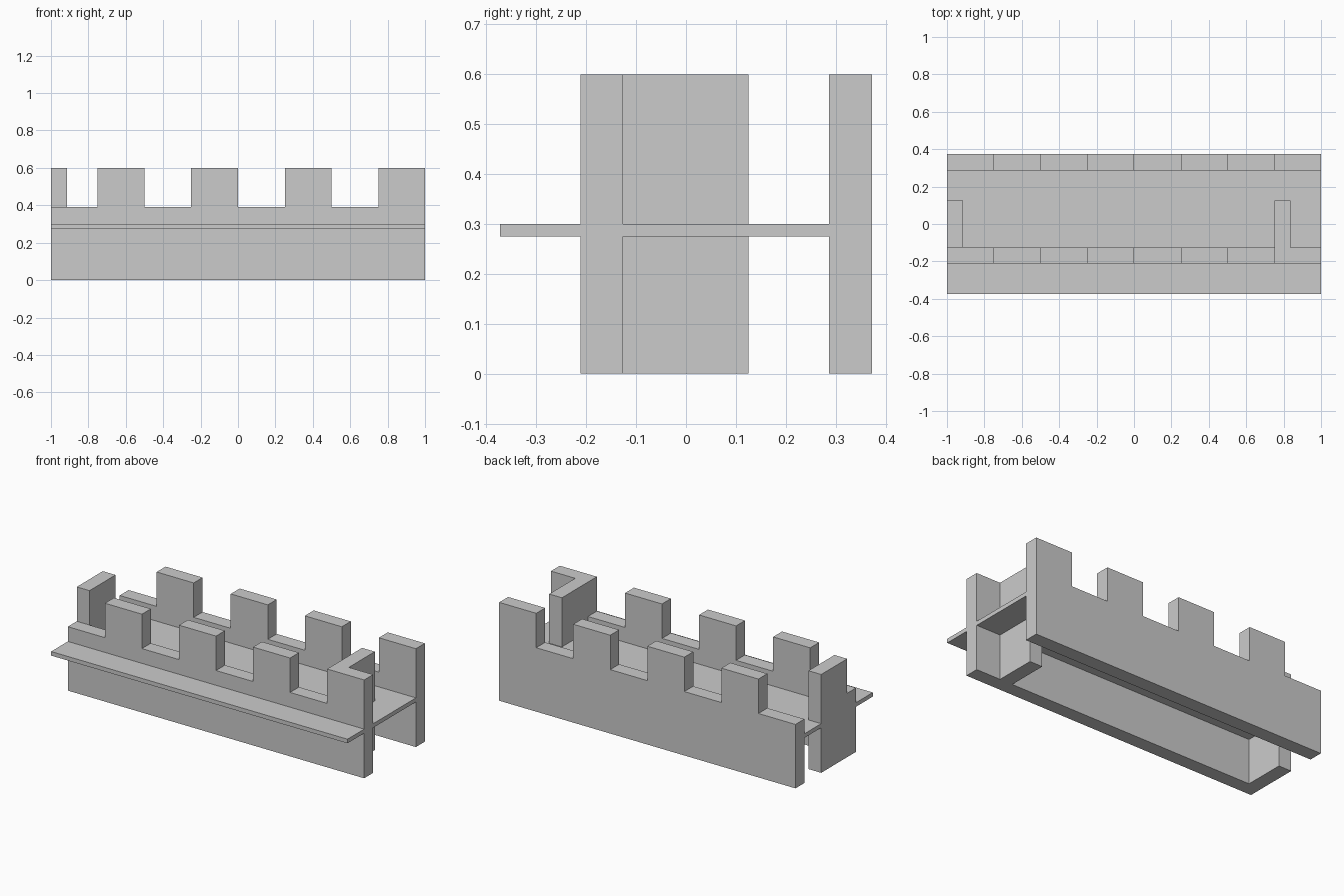
import bpy
import bmesh
from mathutils import Vector

if "Cube" in bpy.data.objects:
    bpy.data.objects.remove(bpy.data.objects["Cube"])


def extrude(name, points, direction):
    """Solid made by pushing a flat outline along a direction."""
    bm = bmesh.new()
    face = bm.faces.new([bm.verts.new(p) for p in points])
    result = bmesh.ops.extrude_face_region(bm, geom=[face])
    verts = [g for g in result["geom"] if isinstance(g, bmesh.types.BMVert)]
    bmesh.ops.translate(bm, verts=verts, vec=Vector(direction))
    bmesh.ops.recalc_face_normals(bm, faces=bm.faces[:])
    mesh = bpy.data.meshes.new(name)
    bm.to_mesh(mesh)
    bm.free()
    obj = bpy.data.objects.new(name, mesh)
    bpy.context.collection.objects.link(obj)
    return obj


def slab(name, x0, x1, y0, y1, z0, z1):
    outline = [(x0, y0, z0), (x1, y0, z0), (x1, y1, z0), (x0, y1, z0)]
    return extrude(name, outline, (0, 0, z1 - z0))


HEIGHT, NOTCH = 0.6, 0.39
DECK_LOW, DECK_TOP = 0.275, 0.3
THICK = 0.086
FRONT, BACK = -0.212, 0.287      # outer front face, inner back face
INNER, END = FRONT + THICK, 0.125

# Crenellated outline: a gap, then a merlon, repeated four times
outline = [(1, 0), (-1, 0)]
for i in range(4):
    x = -1 + 0.5 * i
    outline += [(x, NOTCH), (x + 0.25, NOTCH),
                (x + 0.25, HEIGHT), (x + 0.5, HEIGHT)]

# Long battlement walls
for name, y in (("front_battlement", FRONT), ("back_battlement", BACK)):
    extrude(name, [(x, y, z) for x, z in outline], (0, THICK, 0))

# Short return walls
slab("left_return_wall", -1, -1 + THICK, INNER, END, 0, HEIGHT)
slab("right_return_wall", 0.75, 0.75 + THICK, INNER, END, 0, HEIGHT)

# Walkway between the walls, notched around the left return wall
floor = [(-1 + THICK, INNER), (1, INNER), (1, BACK),
         (-1, BACK), (-1, END), (-1 + THICK, END)]
extrude("walkway", [(x, y, DECK_LOW) for x, y in floor],
        (0, 0, DECK_TOP - DECK_LOW))

# Outer ledge on the front
slab("front_ledge", -1, 1, -0.373, FRONT, DECK_LOW, DECK_TOP)
